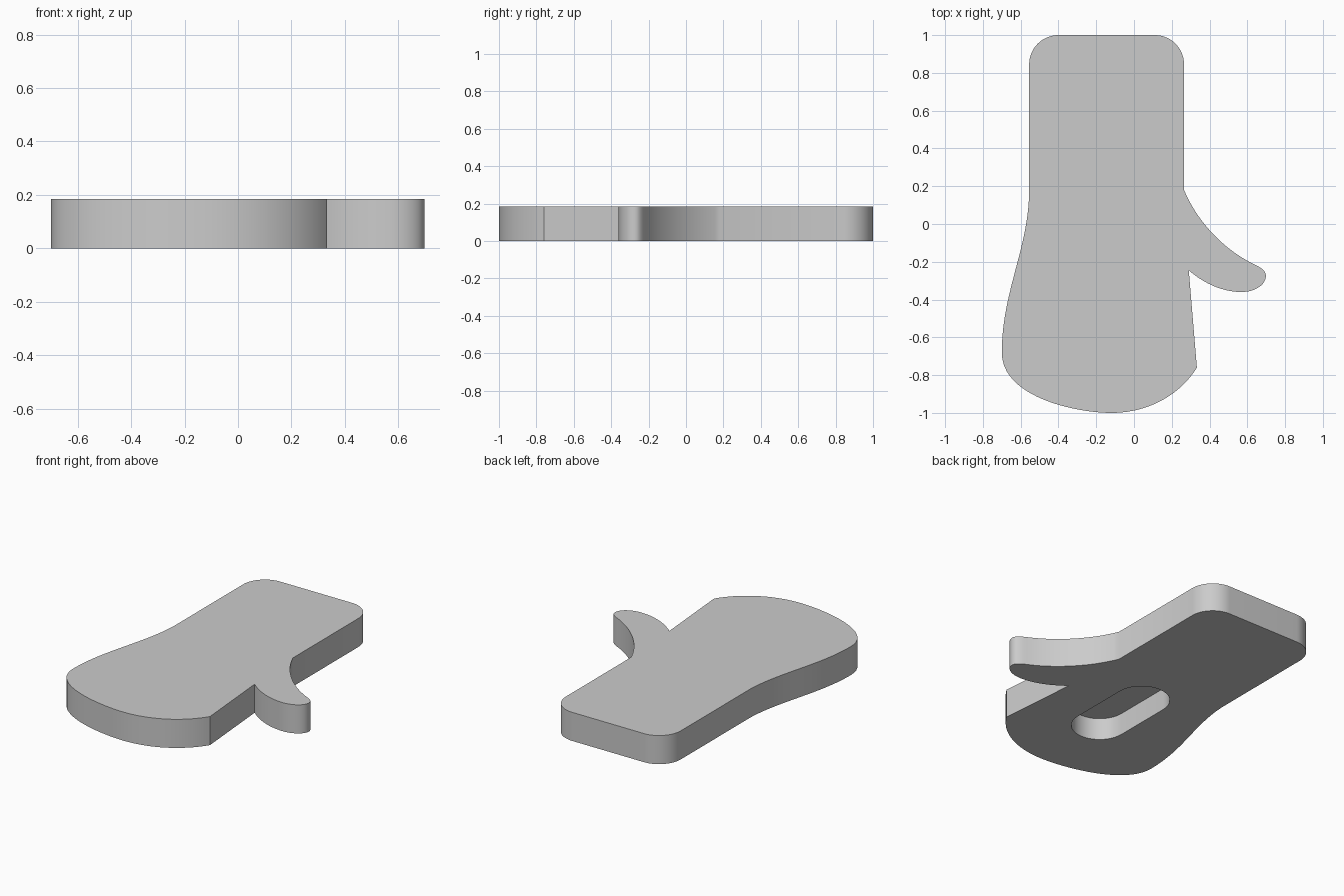
import bpy, bmesh, math
from mathutils import Vector

cube = bpy.data.objects.get("Cube")
if cube:
    bpy.data.objects.remove(cube, do_unlink=True)

HEIGHT = 0.184
POCKET_DEPTH = 0.14
STEPS = 20

grey = bpy.data.materials.new("light grey")
grey.use_nodes = True
grey.diffuse_color = (0.6, 0.6, 0.6, 1)
grey.node_tree.nodes["Principled BSDF"].inputs["Base Color"].default_value = (0.6, 0.6, 0.6, 1)


def curve(a, b, c, d):
    """Sample a cubic curve, leaving out its end point."""
    a, b, c, d = map(Vector, (a, b, c, d))
    pts = []
    for i in range(STEPS):
        t = i / STEPS
        s = 1 - t
        pts.append(a * s**3 + b * 3 * s * s * t + c * 3 * s * t * t + d * t**3)
    return pts


def arc(cx, cy, r, start, sweep):
    """Points on a circular arc, both ends included, angles in degrees."""
    angles = [math.radians(start + sweep * i / STEPS) for i in range(STEPS + 1)]
    return [Vector((cx + r * math.cos(a), cy + r * math.sin(a))) for a in angles]


def prism(name, outline, z0, z1):
    """Extrude a flat outline between two heights."""
    bm = bmesh.new()
    face = bm.faces.new([bm.verts.new((p.x, p.y, z0)) for p in outline])
    out = bmesh.ops.extrude_face_region(bm, geom=[face], use_keep_orig=True)
    for v in out["geom"]:
        if isinstance(v, bmesh.types.BMVert):
            v.co.z = z1
    bmesh.ops.recalc_face_normals(bm, faces=bm.faces)
    mesh = bpy.data.meshes.new(name)
    bm.to_mesh(mesh)
    bm.free()
    mesh.materials.append(grey)
    obj = bpy.data.objects.new(name, mesh)
    bpy.context.collection.objects.link(obj)
    return obj


# Outline, clockwise from the front corner: rounded front and flared side
outline = curve((0.333, -0.76), (0.24, -0.91), (0.07, -1), (-0.12, -1))
outline += curve((-0.12, -1), (-0.30, -1), (-0.70, -0.92), (-0.70, -0.68))
outline += curve((-0.70, -0.68), (-0.70, -0.36), (-0.555, -0.12), (-0.555, 0.18))
# Square back end with rounded corners
outline += arc(-0.40, 0.845, 0.155, 180, -90)
outline += arc(0.11, 0.845, 0.155, 90, -90)
# Curved side finger and the notch behind it
outline += curve((0.265, 0.18), (0.34, 0), (0.49, -0.145), (0.64, -0.215))
outline += curve((0.64, -0.215), (0.68, -0.235), (0.698, -0.25), (0.698, -0.275))
outline += curve((0.698, -0.275), (0.698, -0.325), (0.635, -0.36), (0.57, -0.36))
outline += curve((0.57, -0.36), (0.47, -0.36), (0.37, -0.315), (0.29, -0.245))
outline.append(Vector((0.29, -0.245)))

plate = prism("plate", outline, 0, HEIGHT)

# Long round-ended pocket in the underside
slot = arc(-0.145, -0.105, 0.165, 0, 180) + arc(-0.145, -0.485, 0.165, 180, 180)
cutter = prism("pocket_cutter", slot, -0.1, POCKET_DEPTH)
cutter.hide_render = True

bpy.ops.object.select_all(action="DESELECT")
plate.select_set(True)
bpy.context.view_layer.objects.active = plate
cut = plate.modifiers.new("pocket", "BOOLEAN")
cut.operation = "DIFFERENCE"
cut.solver = "EXACT"
cut.object = cutter
bpy.ops.object.modifier_apply(modifier=cut.name)
bpy.data.objects.remove(cutter, do_unlink=True)

bpy.ops.object.shade_smooth_by_angle(angle=math.radians(25))
